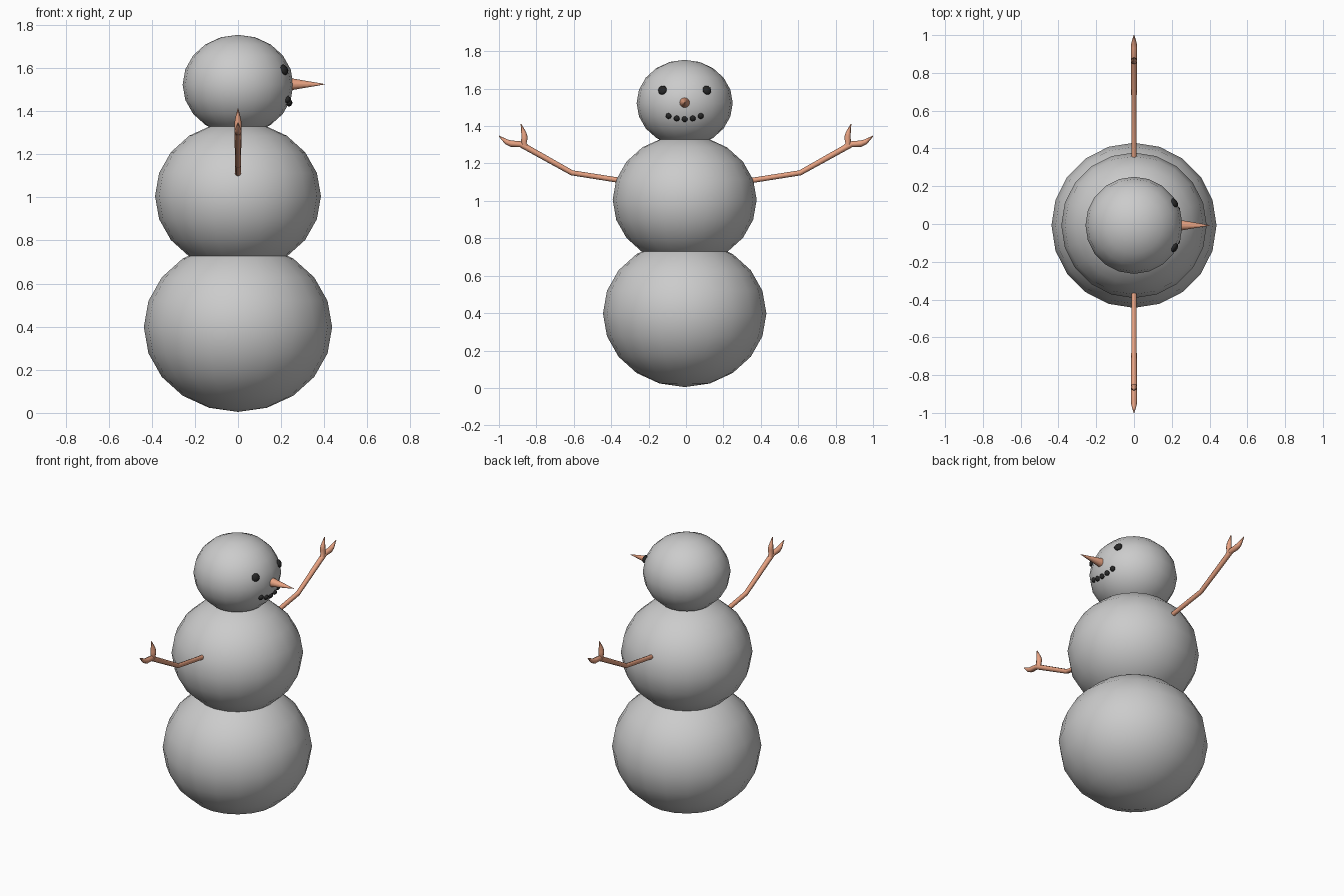
import bpy, bmesh, math
from mathutils import Matrix, Vector

if "Cube" in bpy.data.objects:
    bpy.data.objects.remove(bpy.data.objects["Cube"])

YC = -0.007  # body axis sits a hair off centre


def material(name, rgb):
    m = bpy.data.materials.new(name)
    m.diffuse_color = (*rgb, 1)
    m.use_nodes = True
    m.node_tree.nodes["Principled BSDF"].inputs["Base Color"].default_value = m.diffuse_color
    return m


black = material("coal", (0.02, 0.02, 0.02))
orange = material("orange_brown", (0.8, 0.36, 0.22))


def finish(name, bm, mat=None, smooth_angle=math.radians(40)):
    bmesh.ops.recalc_face_normals(bm, faces=bm.faces)
    me = bpy.data.meshes.new(name)
    bm.to_mesh(me)
    bm.free()
    ob = bpy.data.objects.new(name, me)
    bpy.context.collection.objects.link(ob)
    if mat:
        me.materials.append(mat)
    bpy.ops.object.select_all(action='DESELECT')
    ob.select_set(True)
    bpy.context.view_layer.objects.active = ob
    bpy.ops.object.shade_smooth_by_angle(angle=smooth_angle)
    return ob


def ball(name, matrix, segs, rings, mat=None):
    bm = bmesh.new()
    bmesh.ops.create_uvsphere(bm, u_segments=segs, v_segments=rings, radius=1, matrix=matrix)
    return finish(name, bm, mat)


def add_tube(bm, path, side, n=8):
    """Round tube along (y, z, radius) points in the YZ plane, mirrored by side."""
    pts = [Vector((0, side * y, z)) for y, z, r in path]
    rings = []
    for i, p in enumerate(pts):
        t = (pts[min(i + 1, len(pts) - 1)] - pts[max(i - 1, 0)]).normalized()
        u = Vector((1, 0, 0))
        v = t.cross(u)
        r = path[i][2]
        rings.append([bm.verts.new(p + r * (math.cos(a) * u + math.sin(a) * v))
                      for a in (2 * math.pi * k / n for k in range(n))])
    for a, b in zip(rings, rings[1:]):
        for k in range(n):
            bm.faces.new((a[k], a[(k + 1) % n], b[(k + 1) % n], b[k]))
    bm.faces.new(rings[0])
    bm.faces.new(rings[-1])


# three slightly squashed snowballs
HEAD_R, HEAD_Z, SQUASH = 0.257, 1.523, 0.9
for name, r, z in (("bottom_ball", 0.437, 0.398),
                   ("middle_ball", 0.385, 1.006),
                   ("head", HEAD_R, HEAD_Z)):
    ball(name, Matrix.Translation((0, YC, z)) @ Matrix.Diagonal((r, r, r * SQUASH, 1)), 20, 10)


# coal pieces lying flat on the head surface
def coal(name, y, dz, r, thick):
    x = HEAD_R * math.sqrt(1 - (y / HEAD_R) ** 2 - (dz / (HEAD_R * SQUASH)) ** 2)
    normal = Vector((x, y, dz / SQUASH ** 2))
    rot = normal.to_track_quat('Z', 'Y').to_matrix().to_4x4()
    m = Matrix.Translation((x, YC + y, HEAD_Z + dz)) @ rot @ Matrix.Diagonal((r, r, thick, 1))
    ball(name, m, 12, 8, black)


for side in (-1, 1):
    coal("eye", side * 0.119, 0.069, 0.025, 0.014)
for i, dz in enumerate((-0.069, -0.082, -0.086, -0.082, -0.069)):
    coal("mouth_piece", (i - 2) * 0.043, dz, 0.016, 0.013)

# carrot nose
bm = bmesh.new()
bmesh.ops.create_cone(bm, cap_ends=True, segments=12, radius1=0.03, radius2=0.001, depth=0.17,
                      matrix=Matrix.Translation((0.318, YC, HEAD_Z + 0.002)) @ Matrix.Rotation(math.pi / 2, 4, 'Y'))
finish("nose", bm, orange)

# stick arms with two forked fingers each
ARM = [(0.33, 1.106, 0.014), (0.61, 1.15, 0.014), (0.875, 1.298, 0.016)]
OUTER = [(0.85, 1.285, 0.013), (0.885, 1.303, 0.016), (0.935, 1.306, 0.017), (0.96, 1.316, 0.014), (1.0, 1.347, 0.002)]
UPPER = [(0.85, 1.285, 0.013), (0.868, 1.305, 0.016), (0.863, 1.34, 0.017), (0.867, 1.362, 0.014), (0.882, 1.411, 0.002)]
for side, name in ((-1, "arm_a"), (1, "arm_b")):
    bm = bmesh.new()
    for path in (ARM, OUTER, UPPER):
        add_tube(bm, path, side)
    finish(name, bm, orange, math.radians(50))
